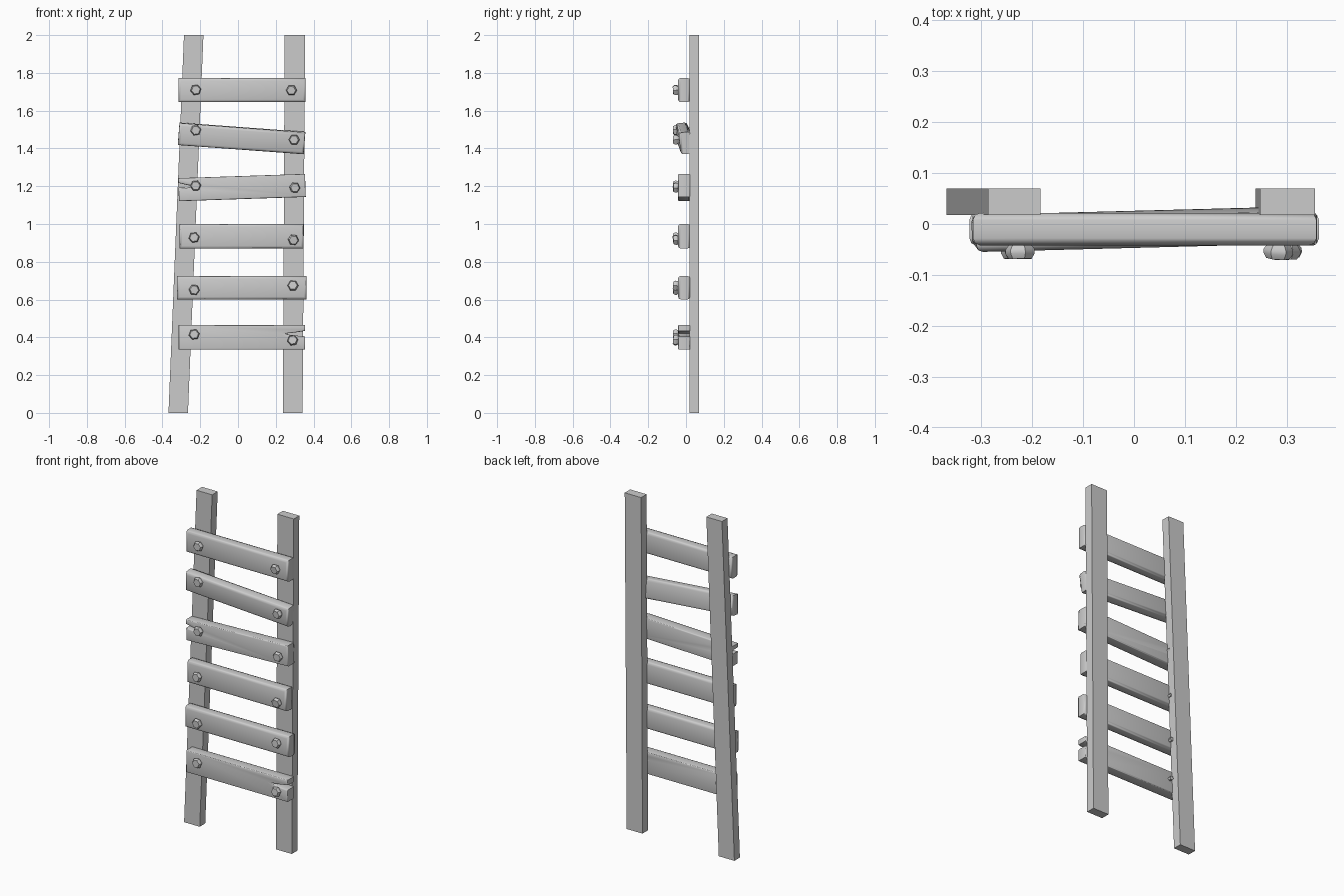
import bpy, bmesh, math, random
from mathutils import Matrix, Euler

if "Cube" in bpy.data.objects:
    bpy.data.objects.remove(bpy.data.objects["Cube"])

random.seed(4)


def finish(bm, name, smooth=None):
    bmesh.ops.recalc_face_normals(bm, faces=bm.faces)
    mesh = bpy.data.meshes.new(name)
    bm.to_mesh(mesh)
    bm.free()
    obj = bpy.data.objects.new(name, mesh)
    bpy.context.collection.objects.link(obj)
    if smooth:
        bpy.ops.object.select_all(action='DESELECT')
        obj.select_set(True)
        bpy.context.view_layer.objects.active = obj
        bpy.ops.object.shade_smooth_by_angle(angle=math.radians(smooth))
    return obj


def extrude_outline(points, y0, y1):
    """Prism from an x/z outline, running from y0 to y1."""
    bm = bmesh.new()
    face = bm.faces.new([bm.verts.new((x, y0, z)) for x, z in points])
    res = bmesh.ops.extrude_face_region(bm, geom=[face])
    for v in res['geom']:
        if isinstance(v, bmesh.types.BMVert):
            v.co.y = y1
    return bm


# Uprights: the left one leans inward, the right one is almost plumb
finish(extrude_outline([(-.368, 0), (-.265, 0), (-.183, 2), (-.286, 2)], .018, .07), "left_rail")
finish(extrude_outline([(.238, 0), (.342, 0), (.355, 2), (.247, 2)], .018, .07), "right_rail")


def plank(name, x0, x1, z, height, rot=(0, 0, 0), split=None):
    half, h = (x1 - x0) / 2, height / 2
    pts = [(-half, -h), (half, -h)]
    if split == 'right':
        pts += [(half, .005), (half - .075, .012), (half - .105, .02), (half - .05, .026), (half, .034)]
    pts += [(half, h), (-half, h)]
    if split == 'left':
        pts += [(-half, .036), (-half + .05, .022), (-half + .085, .018), (-half + .045, .008), (-half, .012)]
    bm = extrude_outline(pts, -.032, .032)
    # Round over the front and back outline, leaving the corners square
    rim = [e for e in bm.edges if abs(e.verts[0].co.y - e.verts[1].co.y) < 1e-5]
    bmesh.ops.bevel(bm, geom=rim, offset=.014, segments=2, profile=.5,
                    affect='EDGES', clamp_overlap=True)
    obj = finish(bm, name, 50)
    obj.location = ((x0 + x1) / 2, -.01, z)
    obj.rotation_euler = [math.radians(a) for a in rot]


def bolt(name, x, z, tilt):
    # Hexagonal rings (radius, y) for the shank and the domed head
    rings = [(.012, .04), (.012, -.03), (.022, -.04), (.029, -.05), (.029, -.058), (.023, -.068)]
    bm = bmesh.new()
    loops = [[bm.verts.new((r * math.cos(i * math.pi / 3), y, r * math.sin(i * math.pi / 3)))
              for i in range(6)] for r, y in rings]
    for a, b in zip(loops, loops[1:]):
        for i in range(6):
            j = (i + 1) % 6
            bm.faces.new((a[i], a[j], b[j], b[i]))
    bm.faces.new(loops[0])
    bm.faces.new(loops[-1])
    rot = Euler((random.uniform(-tilt, tilt), random.uniform(-.2, .2), random.uniform(-tilt, tilt)))
    bmesh.ops.transform(bm, matrix=Matrix.Translation((0, -.04, 0)) @ rot.to_matrix().to_4x4()
                        @ Matrix.Translation((0, .04, 0)), verts=bm.verts)
    finish(bm, name, 35).location = (x, 0, z)


# Rungs from bottom to top: ends, height, rotation, split end, bolt positions
rungs = [
    (-.314, .355, .400, .130, (0, 0, 0), 'right', (-.232, .415), (.290, .383)),
    (-.323, .363, .663, .124, (0, 0, 0), None, (-.232, .652), (.292, .673)),
    (-.309, .347, .935, .130, (0, 0, 0), None, (-.232, .928), (.292, .918)),
    (-.315, .357, 1.193, .122, (0, -1.9, 0), 'left', (-.224, 1.203), (.299, 1.193)),
    (-.315, .353, 1.453, .116, (6, 4.2, 1.5), None, (-.224, 1.497), (.299, 1.447)),
    (-.316, .358, 1.709, .128, (0, 0, 0), None, (-.224, 1.710), (.284, 1.710)),
]
for n, (x0, x1, z, h, rot, split, left, right) in enumerate(rungs, 1):
    plank(f"rung_{n}", x0, x1, z, h, rot, split)
    bolt(f"left_bolt_{n}", *left, .04)
    bolt(f"right_bolt_{n}", *right, .15)
